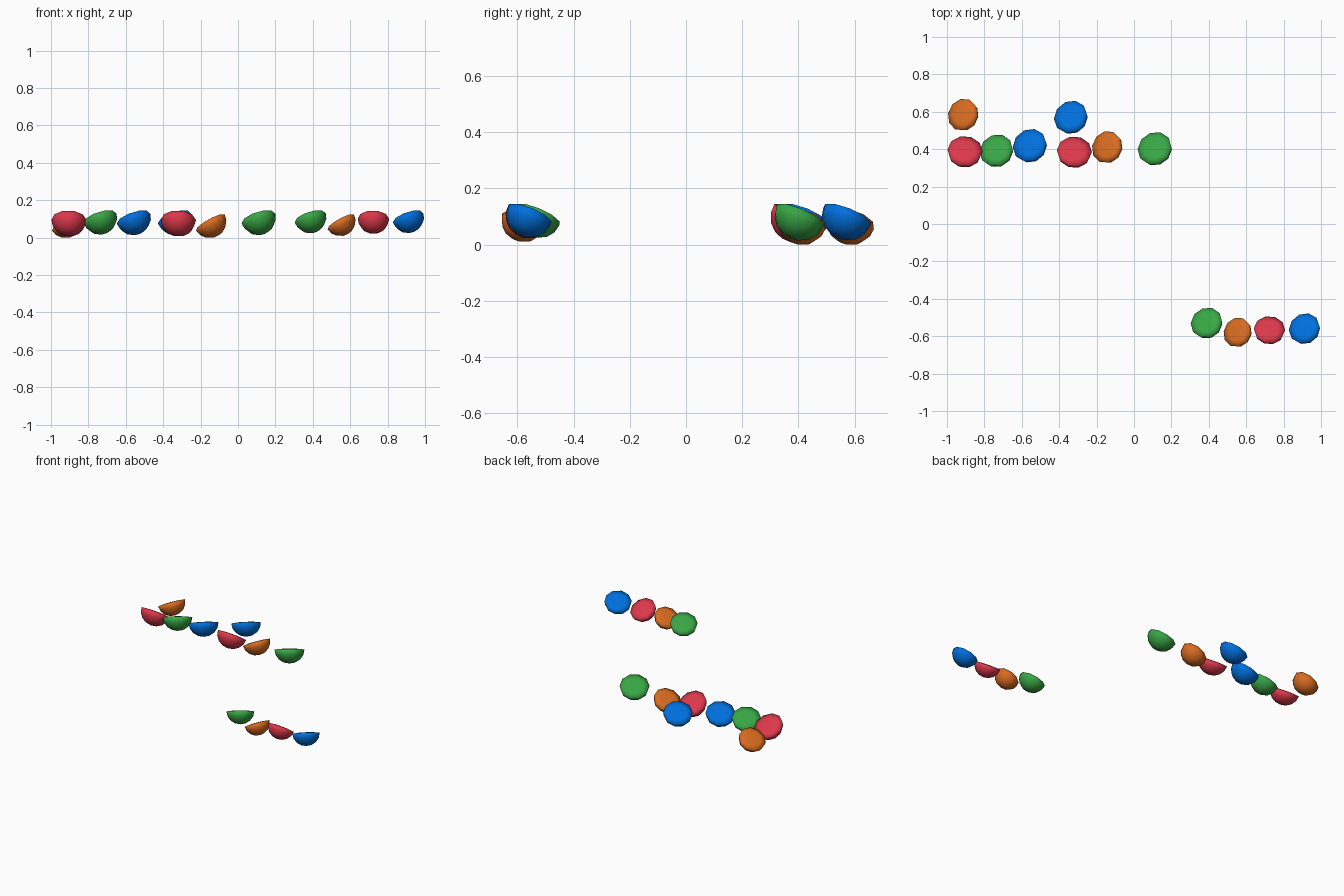
import bpy, bmesh, math
from mathutils import Vector

if "Cube" in bpy.data.objects:
    bpy.data.objects.remove(bpy.data.objects["Cube"])

SIDES = 10
COLOURS = {
    "red":    (0.72, 0.04, 0.07, 1),
    "green":  (0.04, 0.38, 0.06, 1),
    "blue":   (0.00, 0.16, 0.72, 1),
    "orange": (0.70, 0.15, 0.015, 1),
}
# direction the flat face of each colour looks, and height of its upper rim
TILT = {
    "red":    (Vector((0.03, 0.55, 0.83)), 0.150),
    "green":  (Vector((-0.27, 0.38, 0.88)), 0.150),
    "blue":   (Vector((-0.30, 0.36, 0.88)), 0.150),
    "orange": (Vector((-0.47, 0.22, 0.85)), 0.131),
}
mats = {}
for name, col in COLOURS.items():
    mats[name] = bpy.data.materials.new(name + "_paint")
    mats[name].diffuse_color = col


def dome(name, colour, x, y, r):
    """Low-poly half ball with a nearly flat face, tilted to face its direction."""
    n, top = TILT[colour]
    n = n.normalized()
    s = math.hypot(n.x, n.y)
    shift = r * (1 - n.z) * 0.4 / s
    centre = Vector((x + n.x * shift, y + n.y * shift, top - r * s))
    rot = n.to_track_quat('Z', 'Y')
    d = r * 0.93
    # profile from face centre, over the rim, to the bottom pole
    profile = [(0.6 * r, 0.004)]
    for a in (0, 22.5, 45, 67.5):
        profile.append((r * math.cos(math.radians(a)), -d * math.sin(math.radians(a))))
    bm = bmesh.new()

    def put(px, py, pz):
        return bm.verts.new(centre + rot @ Vector((px, py, pz)))
    rings = [[put(q * math.cos(math.tau * i / SIDES), q * math.sin(math.tau * i / SIDES), h)
              for i in range(SIDES)] for q, h in profile]
    face_mid, pole = put(0, 0, 0.005), put(0, 0, -d)
    for i in range(SIDES):
        j = (i + 1) % SIDES
        bm.faces.new((face_mid, rings[0][i], rings[0][j]))
        bm.faces.new((pole, rings[-1][j], rings[-1][i]))
        for a, b in zip(rings, rings[1:]):
            bm.faces.new((a[i], b[i], b[j], a[j]))
    bmesh.ops.recalc_face_normals(bm, faces=bm.faces)
    for f in bm.faces:
        f.smooth = True
    me = bpy.data.meshes.new(name)
    bm.to_mesh(me)
    bm.free()
    me.materials.append(mats[colour])
    ob = bpy.data.objects.new(name, me)
    bpy.context.collection.objects.link(ob)
    return ob


# back cluster, then front row: colour, x, y, radius
BACK = [("orange", -0.913, 0.583, 0.088), ("red", -0.904, 0.386, 0.094),
        ("green", -0.735, 0.391, 0.092), ("blue", -0.556, 0.418, 0.094),
        ("red", -0.319, 0.384, 0.094), ("blue", -0.337, 0.570, 0.093),
        ("orange", -0.143, 0.410, 0.088), ("green", 0.112, 0.402, 0.094)]
FRONT = [("green", 0.389, -0.530, 0.087), ("orange", 0.554, -0.580, 0.081),
         ("red", 0.724, -0.568, 0.084), ("blue", 0.912, -0.560, 0.086)]
parts = []
for row, items in (("back", BACK), ("front", FRONT)):
    for k, (c, x, y, r) in enumerate(items):
        parts.append(dome(f"{row}_{c}_dome_{k + 1}", c, x, y, r))

# rest the lowest dome on the floor
low = min(v.co.z for o in parts for v in o.data.vertices)
for o in parts:
    for v in o.data.vertices:
        v.co.z -= low

for m in bpy.data.materials:
    if m.users and not m.is_grease_pencil:
        m.use_nodes = True
        m.node_tree.nodes["Principled BSDF"].inputs["Base Color"].default_value = m.diffuse_color
